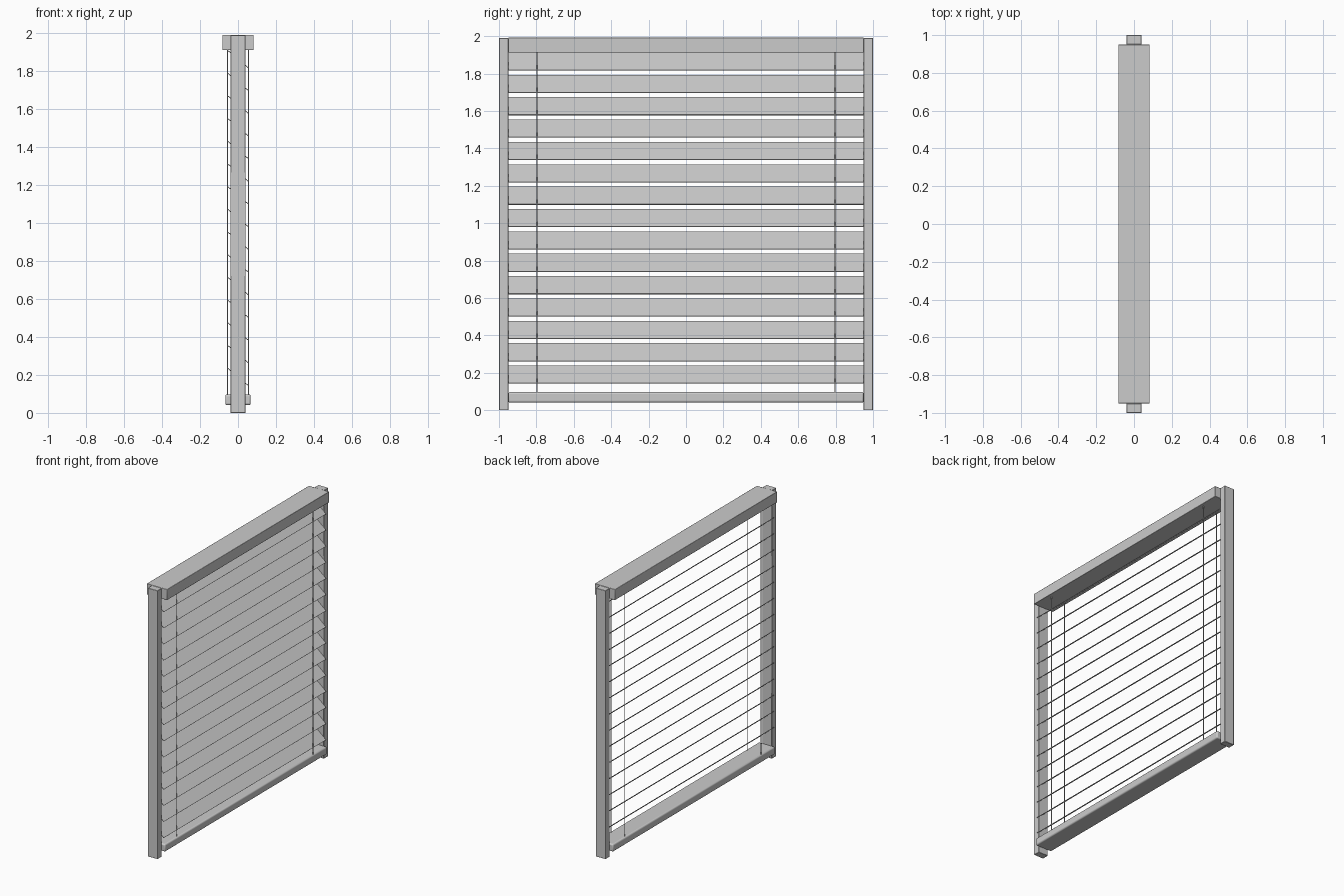
import bpy
import math

if "Cube" in bpy.data.objects:
    bpy.data.objects.remove(bpy.data.objects["Cube"])


def box(name, size, loc, tilt=0.0, bevel=0.0, segments=2):
    """Box with given size and centre, tilted about y, optionally bevelled."""
    bpy.ops.mesh.primitive_cube_add(size=1, location=loc)
    ob = bpy.context.object
    ob.name = name
    ob.scale = size
    bpy.ops.object.transform_apply(location=False, rotation=False, scale=True)
    ob.rotation_euler.y = tilt
    if bevel:
        mod = ob.modifiers.new("bevel", 'BEVEL')
        mod.width = bevel
        mod.segments = segments
        bpy.ops.object.shade_smooth_by_angle(angle=math.radians(35))
    return ob


def cord(name, x, y, z0, z1):
    bpy.ops.mesh.primitive_cylinder_add(
        vertices=8, radius=0.003, depth=z1 - z0, location=(x, y, (z0 + z1) / 2))
    bpy.context.object.name = name
    bpy.ops.object.shade_smooth_by_angle(angle=math.radians(50))


# Side guide posts
for side, label in ((-1, "front"), (1, "back")):
    box(f"guide_post_{label}", (0.08, 0.05, 1.99), (0, side * 0.975, 0.995), bevel=0.002, segments=1)

# Head rail and rounded bottom rail
box("head_rail", (0.166, 1.9, 0.08), (0, 0, 1.952), bevel=0.003)
box("bottom_rail", (0.134, 1.9, 0.056), (0, 0, 0.069), bevel=0.01, segments=3)

# Tilted slats, high on -x and low on +x
SLATS, RUN, DROP = 15, 0.111, 0.094
tilt = math.atan2(DROP, RUN)
for i in range(SLATS):
    z = 0.19 + i * 0.1196
    box(f"slat_{i + 1:02d}", (math.hypot(RUN, DROP), 1.9, 0.004), (0, 0, z), tilt=tilt)

# Ladder cords on both sides of the slats
for sx, face in ((-1, "left"), (1, "right")):
    for sy, end in ((-1, "front"), (1, "back")):
        cord(f"ladder_cord_{face}_{end}", sx * 0.056, sy * 0.797, 0.09, 1.92)
